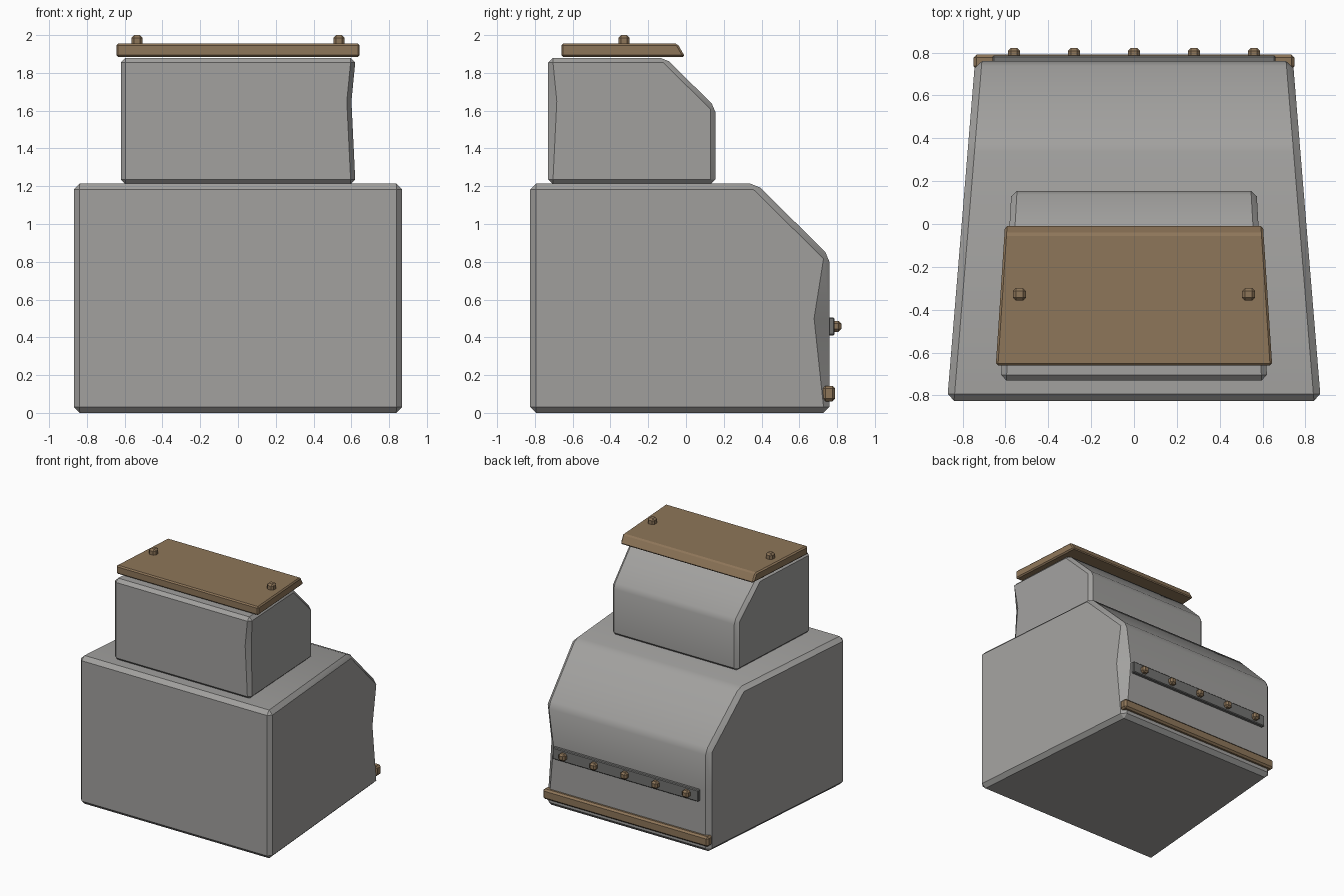
import bpy, bmesh, math
from mathutils import Vector

if "Cube" in bpy.data.objects:
    bpy.data.objects.remove(bpy.data.objects["Cube"])

def mat(name, rgb):
    m = bpy.data.materials.new(name)
    m.diffuse_color = (*rgb, 1)
    m.use_nodes = True
    m.node_tree.nodes["Principled BSDF"].inputs["Base Color"].default_value = m.diffuse_color
    return m

STONE = mat("stone grey", (0.36, 0.355, 0.345))
WOOD = mat("brown wood", (0.27, 0.18, 0.10))
IRON = mat("dark grey iron", (0.17, 0.17, 0.165))

def finish(name, bm, material, angle=30):
    bmesh.ops.recalc_face_normals(bm, faces=bm.faces[:])
    me = bpy.data.meshes.new(name)
    bm.to_mesh(me)
    bm.free()
    me.materials.append(material)
    ob = bpy.data.objects.new(name, me)
    bpy.context.collection.objects.link(ob)
    bpy.ops.object.select_all(action='DESELECT')
    ob.select_set(True)
    bpy.context.view_layer.objects.active = ob
    bpy.ops.object.shade_smooth_by_angle(angle=math.radians(angle))
    return ob

def bevel_sharp(bm, width):
    edges = [e for e in bm.edges if e.calc_face_angle(0) > 0.2]
    bmesh.ops.bevel(bm, geom=edges, offset=width, segments=1,
                    affect='EDGES', clamp_overlap=True)

def tapered_prism(name, profile, w_front, w_back, bevel, material, dents=()):
    """Side profile (y, z) spread across x, narrowing towards the back."""
    y0 = min(p[0] for p in profile)
    y1 = max(p[0] for p in profile)
    bm = bmesh.new()
    rings = []
    for s in (-1, 1):
        rings.append([bm.verts.new((s * (w_front + (w_back - w_front) * (y - y0) / (y1 - y0)), y, z))
                      for y, z in profile])
    a, b = rings
    bm.faces.new(a)
    bm.faces.new(b[::-1])
    n = len(profile)
    for i in range(n):
        j = (i + 1) % n
        bm.faces.new((a[j], a[i], b[i], b[j]))
    bmesh.ops.recalc_face_normals(bm, faces=bm.faces[:])
    bevel_sharp(bm, bevel)
    # chips: widen the corner chamfer at one height
    for centre, side_move, face_move in dents:
        c = Vector(centre)
        near = sorted((v for v in bm.verts if (v.co - c).length < 0.08),
                      key=lambda v: v.co.x)
        for v in near:
            v.co += Vector(side_move if v is near[-1] else face_move)
    return finish(name, bm, material)

def block(name, centre, size, bevel, material):
    bm = bmesh.new()
    bmesh.ops.create_cube(bm, size=1)
    for v in bm.verts:
        v.co = Vector(centre) + Vector([v.co[i] * size[i] for i in range(3)])
    bevel_sharp(bm, bevel)
    return finish(name, bm, material)

# large lower stone with sloped back
tapered_prism("lower_block",
              [(-0.825, 0), (0.76, 0), (0.76, 0.5), (0.76, 0.83), (0.37, 1.215), (-0.825, 1.215)],
              0.872, 0.742, 0.032, STONE,
              [((0.742, 0.76, 0.5), (0, -0.05, 0), (-0.04, 0, 0))])

# smaller upper stone
tapered_prism("upper_block",
              [(-0.73, 1.21), (0.155, 1.21), (0.155, 1.62), (-0.11, 1.88), (-0.73, 1.88), (-0.73, 1.65)],
              0.622, 0.572, 0.026, STONE,
              [((0.622, -0.73, 1.65), (-0.02, 0.02, 0), (-0.02, 0, 0))])

# wooden lid with slanted back edge
tapered_prism("lid", [(-0.66, 1.885), (-0.005, 1.885), (-0.045, 1.955), (-0.66, 1.955)],
              0.645, 0.602, 0.01, WOOD)
for s in (-1, 1):
    block("lid_peg", (s * 0.535, -0.328, 1.97), (0.06, 0.06, 0.06), 0.014, WOOD)

# iron strip with studs and wooden bar on the back
block("back_strip", (0, 0.766, 0.458), (1.32, 0.04, 0.095), 0.006, IRON)
for i in range(5):
    block("strip_stud", ((i - 2) * 0.28, 0.795, 0.458), (0.058, 0.054, 0.058), 0.014, WOOD)
block("back_bar", (0, 0.757, 0.102), (1.5, 0.066, 0.082), 0.014, WOOD)
